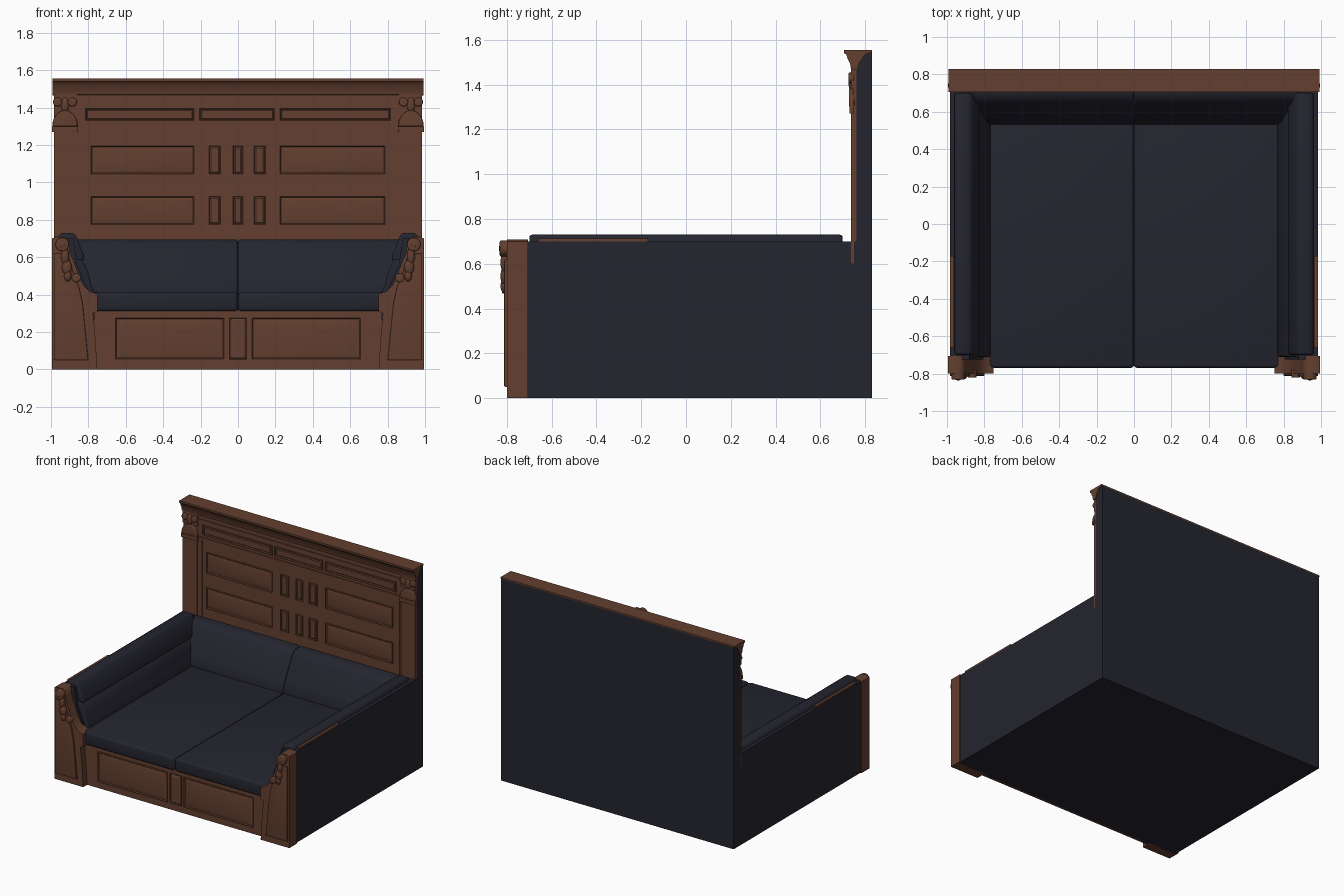
import bpy, bmesh, math
from mathutils import Matrix, Vector

cube = bpy.data.objects.get("Cube")
if cube:
    bpy.data.objects.remove(cube, do_unlink=True)


def material(name, rgb):
    m = bpy.data.materials.new(name)
    m.use_nodes = True
    m.diffuse_color = (*rgb, 1)
    m.node_tree.nodes["Principled BSDF"].inputs["Base Color"].default_value = (*rgb, 1)
    return m


WOOD = material("brown wood", (0.125, 0.05, 0.029))
NAVY = material("navy upholstery", (0.018, 0.018, 0.029))


def finish(bm, name, mat, angle=35):
    bmesh.ops.recalc_face_normals(bm, faces=bm.faces)
    mesh = bpy.data.meshes.new(name)
    bm.to_mesh(mesh)
    bm.free()
    mesh.materials.append(mat)
    ob = bpy.data.objects.new(name, mesh)
    bpy.context.collection.objects.link(ob)
    bpy.ops.object.select_all(action='DESELECT')
    ob.select_set(True)
    bpy.context.view_layer.objects.active = ob
    bpy.ops.object.shade_smooth_by_angle(angle=math.radians(angle))
    return ob


def box_mesh(lo, hi):
    bm = bmesh.new()
    lo, hi = Vector(lo), Vector(hi)
    size = [abs(v) for v in hi - lo]
    bmesh.ops.create_cube(bm, size=1, matrix=Matrix.Translation((lo + hi) / 2) @ Matrix.Diagonal((*size, 1)))
    return bm


def box(name, lo, hi, mat, bevel=0):
    bm = box_mesh(lo, hi)
    if bevel:
        bmesh.ops.bevel(bm, geom=bm.edges[:], offset=bevel, segments=3, profile=0.5, affect='EDGES')
    return finish(bm, name, mat)


def prism(name, profile, axis, a, b, mat, bevel=0, side=1):
    """Extrude a profile along x (points are y, z) or along y (points are x, z)."""
    bm = bmesh.new()
    if axis == 'x':
        verts = [bm.verts.new((a, p, z)) for p, z in profile]
        step = Vector((b - a, 0, 0))
    else:
        verts = [bm.verts.new((side * p, a, z)) for p, z in profile]
        step = Vector((0, b - a, 0))
    face = bm.faces.new(verts)
    ext = bmesh.ops.extrude_face_region(bm, geom=[face], use_keep_orig=True)
    bmesh.ops.translate(bm, vec=step, verts=[g for g in ext['geom'] if isinstance(g, bmesh.types.BMVert)])
    bmesh.ops.recalc_face_normals(bm, faces=bm.faces)
    if bevel:
        i = 0 if axis == 'x' else 1
        rims = [e for e in bm.edges if abs(e.verts[0].co[i] - e.verts[1].co[i]) < 1e-5]
        bmesh.ops.bevel(bm, geom=rims, offset=bevel, segments=3, profile=0.5, affect='EDGES')
    return finish(bm, name, mat, 50)


def panel(name, x0, x1, z0, z1, y, border=0.015, field=0.03):
    """Moulded panel facing the front: raised rim, sunk groove, raised field."""
    bm = box_mesh((x0, y - 0.008, z0), (x1, y + 0.004, z1))
    bm.normal_update()
    front = min(bm.faces, key=lambda f: f.calc_center_median().y)
    for width, shift in ((border * 0.5, 0), (border * 0.5, 0.007), (field, -0.005)):
        bmesh.ops.inset_region(bm, faces=[front], thickness=width)
        bmesh.ops.translate(bm, vec=(0, shift, 0), verts=front.verts[:])
    return finish(bm, name, WOOD, 15)


def knob(name, loc, scale):
    bm = bmesh.new()
    bmesh.ops.create_uvsphere(bm, u_segments=16, v_segments=10, radius=1,
                              matrix=Matrix.Translation(loc) @ Matrix.Diagonal((*scale, 1)))
    return finish(bm, name, WOOD)


def disc(name, x, z, r, y0, y1):
    ring = [(x + r * math.cos(t * math.tau / 20), z + r * math.sin(t * math.tau / 20)) for t in range(20)]
    return prism(name, ring, 'y', y0, y1, WOOD, 0.006)


# Carcass and tall back
box("base_carcass", (-0.985, -0.735, 0), (0.985, 0.8, 0.32), NAVY)
box("back_shell", (-0.985, 0.762, 0), (0.985, 0.83, 1.545), NAVY)
box("back_panelling", (-0.984, 0.746, 0.4), (0.984, 0.766, 1.5), WOOD)
crown = [(0.83, 1.555), (0.705, 1.555), (0.705, 1.54), (0.716, 1.535), (0.722, 1.515), (0.733, 1.495),
         (0.737, 1.47), (0.765, 1.465), (0.775, 1.5), (0.8, 1.535), (0.83, 1.545)]
prism("crown_moulding", crown, 'x', -0.992, 0.992, WOOD)

# Frieze rails and panels
box("frieze_upper_rail", (-0.85, 0.74, 1.425), (0.85, 0.75, 1.44), WOOD)
box("frieze_lower_rail", (-0.85, 0.74, 1.29), (0.85, 0.75, 1.305), WOOD)
for x0, x1 in ((-0.82, -0.23), (-0.21, 0.2), (0.22, 0.82)):
    panel("frieze_panel", x0, x1, 1.325, 1.4, 0.746, field=0.008)

# Back panels in two rows
for z0, z1 in ((1.04, 1.2), (0.77, 0.93)):
    panel("back_panel_right", -0.79, -0.23, z0, z1, 0.746)
    panel("back_panel_left", 0.22, 0.79, z0, z1, 0.746)
    for x0, x1 in ((-0.16, -0.09), (-0.03, 0.03), (0.08, 0.15)):
        panel("small_back_panel", x0, x1, z0, z1, 0.746, 0.012, 0.01)

# Pilasters with arched heads and carved capitals
arch = [(0.925 + 0.068 * math.cos(t * math.pi / 12), 1.30 + 0.085 * math.sin(t * math.pi / 12)) for t in range(13)]
for s in (1, -1):
    box("pilaster", (s * 0.865, 0.738, 0.6), (s * 0.985, 0.75, 1.3), WOOD)
    box("inner_stile", (s * 0.825, 0.741, 0.6), (s * 0.85, 0.75, 1.3), WOOD)
    prism("pilaster_arch", arch, 'y', 0.728, 0.752, WOOD, 0.006, s)
    box("pilaster_collar", (s * 0.855, 0.73, 1.27), (s * 0.995, 0.75, 1.3), WOOD)
    box("capital_block", (s * 0.86, 0.738, 1.38), (s * 0.985, 0.75, 1.48), WOOD)
    for dx in (-0.04, 0.04):
        disc("capital_scroll", s * (0.925 + dx), 1.43, 0.024, 0.726, 0.75)
    knob("capital_leaf", (s * 0.925, 0.738, 1.415), (0.022, 0.013, 0.04))

# Base front with two panels
box("base_front", (-0.77, -0.752, 0.0), (0.77, -0.735, 0.318), WOOD)
box("base_top_rail", (-0.76, -0.757, 0.295), (0.76, -0.74, 0.318), WOOD)
for s in (1, -1):
    panel("base_panel", *sorted((s * 0.07, s * 0.66)), 0.05, 0.28, -0.752)
panel("base_centre_panel", -0.05, 0.05, 0.05, 0.28, -0.752, 0.012, 0.012)

# Seat and back cushions
back_profile = [(0.746, 0.38), (0.54, 0.38), (0.532, 0.42), (0.56, 0.49), (0.6, 0.57), (0.645, 0.65),
                (0.67, 0.682), (0.7, 0.695), (0.746, 0.695)]
for s in (1, -1):
    box("seat_cushion", (s * 0.001, -0.77, 0.31), (s * 0.78, 0.6, 0.412), NAVY, 0.018)
    prism("back_cushion", back_profile, 'x', s * 0.001, s * 0.88, NAVY, 0.012)

# Arms with two padded rolls
arm = [(0.985, 0), (0.985, 0.7), (0.88, 0.7), (0.86, 0.56), (0.8, 0.42), (0.78, 0.3), (0.78, 0)]
top_roll = [(0.963, 0.6), (0.96, 0.715), (0.945, 0.73), (0.885, 0.73), (0.868, 0.718), (0.845, 0.66),
            (0.823, 0.61), (0.823, 0.587), (0.84, 0.575), (0.92, 0.575)]
low_roll = [(0.92, 0.59), (0.842, 0.588), (0.82, 0.565), (0.798, 0.51), (0.785, 0.45), (0.768, 0.415),
            (0.775, 0.38), (0.92, 0.38)]
for s in (1, -1):
    prism("arm_body", arm, 'y', -0.725, 0.8, NAVY, 0, s)
    prism("arm_top_roll", top_roll, 'y', -0.7, 0.7, NAVY, 0.014, s)
    prism("arm_lower_roll", low_roll, 'y', -0.71, 0.72, NAVY, 0.01, s)
    box("arm_rail", (s * 0.963, -0.66, 0.695), (s * 0.983, -0.17, 0.712), WOOD)

# Carved arm posts
post = [(0.995, 0), (0.995, 0.7), (0.975, 0.708), (0.925, 0.708), (0.905, 0.69), (0.9, 0.63), (0.875, 0.57),
        (0.85, 0.5), (0.825, 0.45), (0.79, 0.415), (0.752, 0.405), (0.752, 0.31), (0.775, 0.3), (0.765, 0.2), (0.752, 0)]
face = [(0.985, 0.05), (0.985, 0.62), (0.91, 0.62), (0.885, 0.53), (0.85, 0.44), (0.83, 0.35),
        (0.815, 0.2), (0.8, 0.05)]
for s in (1, -1):
    prism("arm_post", post, 'y', -0.8, -0.705, WOOD, 0, s)
    prism("post_carved_face", face, 'y', -0.812, -0.79, WOOD, 0.005, s)
    disc("post_scroll", s * 0.94, 0.668, 0.036, -0.832, -0.78)
    knob("scroll_button", (s * 0.94, -0.828, 0.668), (0.017, 0.008, 0.017))
    for dx, z, w, h in ((0.925, 0.605, 0.022, 0.045), (0.915, 0.545, 0.027, 0.04), (0.91, 0.5, 0.02, 0.03)):
        knob("post_leaf", (s * dx, -0.81, z), (w, 0.019, h))
    disc("post_lower_scroll", s * 0.865, 0.49, 0.024, -0.822, -0.78)
